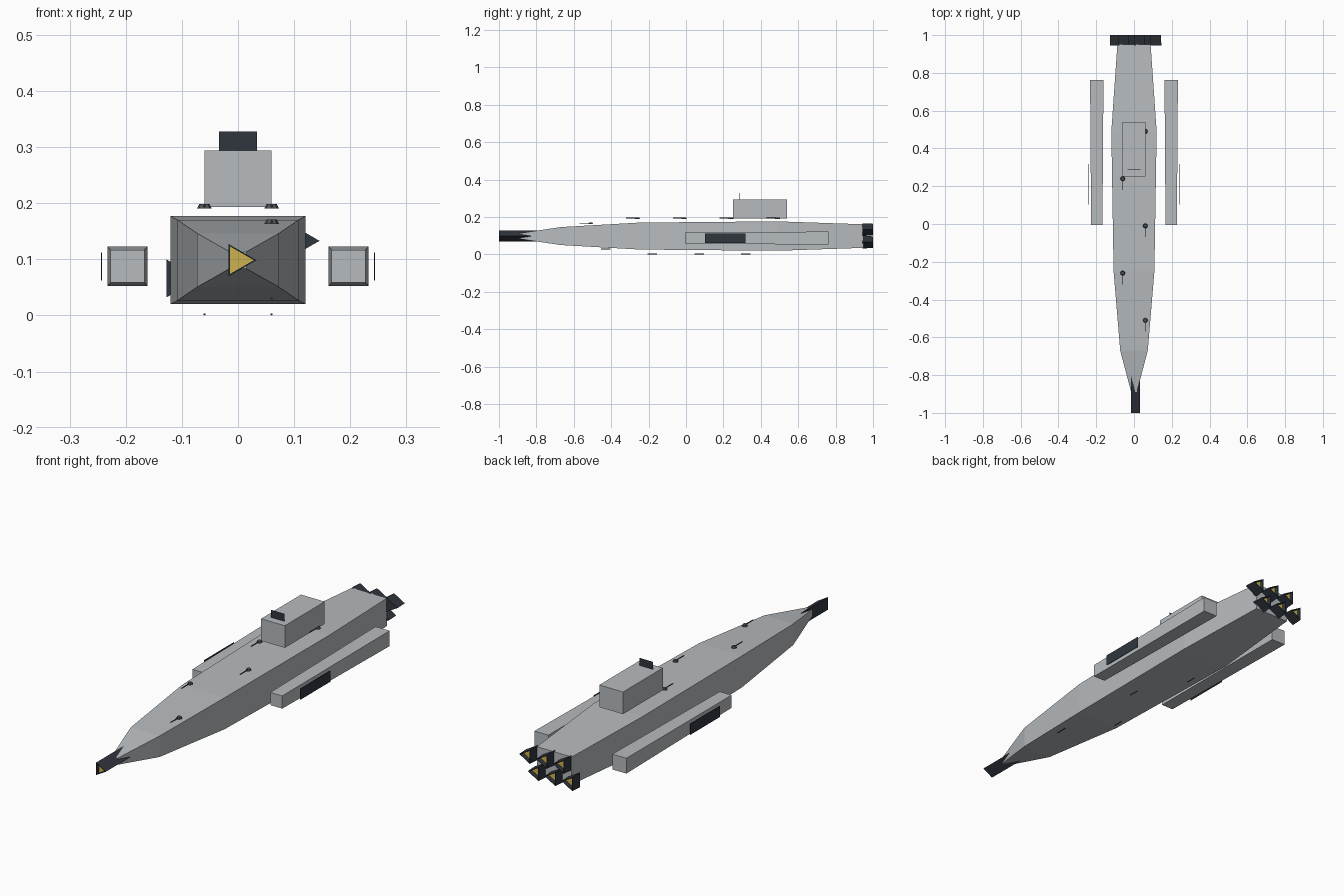
import bpy, bmesh
from math import cos, sin, tau
from mathutils import Matrix

cube = bpy.data.objects.get("Cube")
if cube:
    bpy.data.objects.remove(cube, do_unlink=True)

MID = 0.0985  # height of the hull axis


def material(name, rgb):
    m = bpy.data.materials.new(name)
    m.use_nodes = True
    m.diffuse_color = (*rgb, 1)
    m.node_tree.nodes["Principled BSDF"].inputs["Base Color"].default_value = (*rgb, 1)
    return m


hull_grey = material("hull grey", (0.47, 0.50, 0.52))
dark_metal = material("dark metal", (0.03, 0.037, 0.048))
turret_grey = material("turret grey", (0.08, 0.09, 0.10))
gold = material("gold glow", (0.60, 0.45, 0.08))


def finish(name, bm, *mats):
    mesh = bpy.data.meshes.new(name)
    bm.to_mesh(mesh)
    bm.free()
    for m in mats:
        mesh.materials.append(m)
    obj = bpy.data.objects.new(name, mesh)
    bpy.context.collection.objects.link(obj)
    return obj


def loft(name, rings, *mats, cap_mat=0):
    """Skin a list of point rings; the last cap may take another material."""
    bm = bmesh.new()
    loops = [[bm.verts.new(p) for p in ring] for ring in rings]
    n = len(loops[0])
    for a, b in zip(loops, loops[1:]):
        for i in range(n):
            j = (i + 1) % n
            bm.faces.new((a[i], a[j], b[j], b[i]))
    bm.faces.new(loops[0][::-1])
    end = bm.faces.new(loops[-1])
    bmesh.ops.recalc_face_normals(bm, faces=bm.faces)
    end.material_index = cap_mat
    return finish(name, bm, *mats)


def rect(x, y, z, hx, hz):
    return [(x + sx * hx, y, z + sz * hz)
            for sx, sz in ((-1, -1), (1, -1), (1, 1), (-1, 1))]


def triangle(x, y, z, r):
    return [(x + r * cos(i * tau / 3), y, z + r * sin(i * tau / 3)) for i in range(3)]


def box(name, centre, size, mat):
    x, y, z = centre
    sx, sy, sz = (s / 2 for s in size)
    return loft(name, [rect(x, y - sy, z, sx, sz), rect(x, y + sy, z, sx, sz)], mat)


def nozzle(name, x, z, start, end, r_start, r_end, depth):
    """Three-sided tube with a gold face sunk into its open end."""
    inward = depth if end < start else -depth
    inner = r_end * 0.86
    loft(name, [triangle(x, start, z, r_start), triangle(x, end, z, r_end),
                triangle(x, end, z, inner), triangle(x, end + inward, z, inner)],
         dark_metal, gold, cap_mat=1)


def cone(name, location, r1, r2, depth, sides, mat, along_y=False):
    bm = bmesh.new()
    turn = Matrix.Rotation(tau / 4, 4, 'X') if along_y else Matrix()
    bmesh.ops.create_cone(bm, cap_ends=True, segments=sides, radius1=r1, radius2=r2,
                          depth=depth, matrix=Matrix.Translation(location) @ turn)
    return finish(name, bm, mat)


# Hull: rectangular sections (y, half width, half height)
sections = [(-0.89, 0.015, 0.015), (-0.67, 0.073, 0.048), (-0.25, 0.108, 0.072),
            (0.49, 0.12, 0.0785), (0.95, 0.088, 0.063)]
loft("hull", [rect(0, y, MID, hx, hz) for y, hx, hz in sections], hull_grey)

# Nose gun
nozzle("nose_gun", 0, MID, -0.80, -1.0, 0.033, 0.033, 0.018)

# Engines: two staggered rows of three
for row, (z, first) in enumerate(((0.066, -0.108), (0.133, -0.065))):
    for col in range(3):
        nozzle(f"engine_{row}_{col}", first + col * 0.0856, z,
               0.945, 1.0, 0.039, 0.036, 0.02)

# Side pods with their thin outer panels
for side, s in (("left", 1), ("right", -1)):
    loft(f"{side}_pod", [rect(s * 0.197, -0.005, 0.0875, 0.030, 0.029),
                         rect(s * 0.197, 0.762, 0.0875, 0.0355, 0.035)], hull_grey)
    box(f"{side}_pod_panel", (s * 0.243, 0.21, 0.0875), (0.002, 0.215, 0.05), dark_metal)

# Command tower and its antenna plate
box("tower", (0, 0.396, 0.2435), (0.12, 0.288, 0.101), hull_grey)
box("antenna_plate", (0, 0.287, 0.3105), (0.068, 0.002, 0.034), dark_metal)

# Deck turrets, alternating from side to side
for i in range(5):
    x, y = (0.06, -0.06)[i % 2], -0.51 + i * 0.25
    z = 0.167 if i == 0 else 0.195
    cone(f"turret_{i}", (x, y, z), 0.013, 0.009, 0.008, 8, turret_grey)
    cone(f"turret_barrel_{i}", (x, y - 0.035, z), 0.0025, 0.0025, 0.05, 6,
         dark_metal, along_y=True)

# Belly guns
for i in range(4):
    z = 0.030 if i == 0 else 0.002
    cone(f"belly_gun_{i}", ((0.06, -0.06)[i % 2], -0.43 + i * 0.25, z),
         0.002, 0.002, 0.05, 6, dark_metal, along_y=True)
